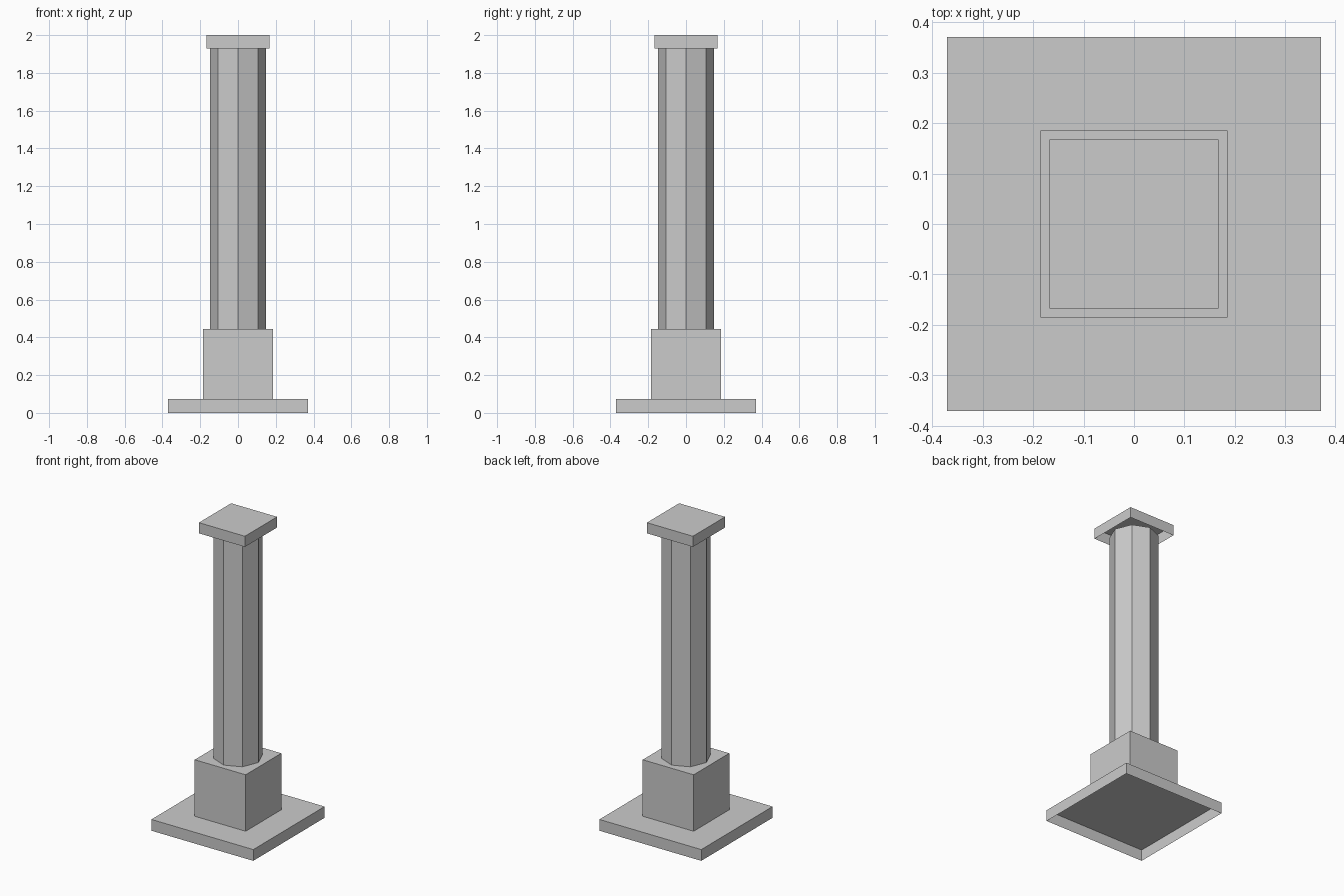
import bpy
import bmesh
import math

if "Cube" in bpy.data.objects:
    bpy.data.objects.remove(bpy.data.objects["Cube"])


def prism(name, sides, radius, z0, z1, turn=0.0):
    """Upright flat-sided prism, open underneath."""
    bpy.ops.mesh.primitive_cylinder_add(
        vertices=sides, radius=radius, depth=z1 - z0,
        location=(0, 0, (z0 + z1) / 2), rotation=(0, 0, turn))
    obj = bpy.context.object
    obj.name = name
    bpy.ops.object.transform_apply(location=False, rotation=True, scale=False)
    bm = bmesh.new()
    bm.from_mesh(obj.data)
    bottom = [f for f in bm.faces if f.normal.z < -0.9]
    bmesh.ops.delete(bm, geom=bottom, context='FACES_ONLY')
    bm.to_mesh(obj.data)
    bm.free()
    return obj


def slab(name, half, z0, z1):
    """Square block given by its half width."""
    return prism(name, 4, half * math.sqrt(2), z0, z1, math.pi / 4)


# Stepped foot
slab("base_plate", 0.37, 0.0, 0.074)
slab("pedestal_block", 0.185, 0.074, 0.445)

# Octagonal column with corners on the axes
prism("column_shaft", 8, 0.148, 0.445, 1.93)

# Square top
slab("cap_plate", 0.167, 1.93, 2.0)
